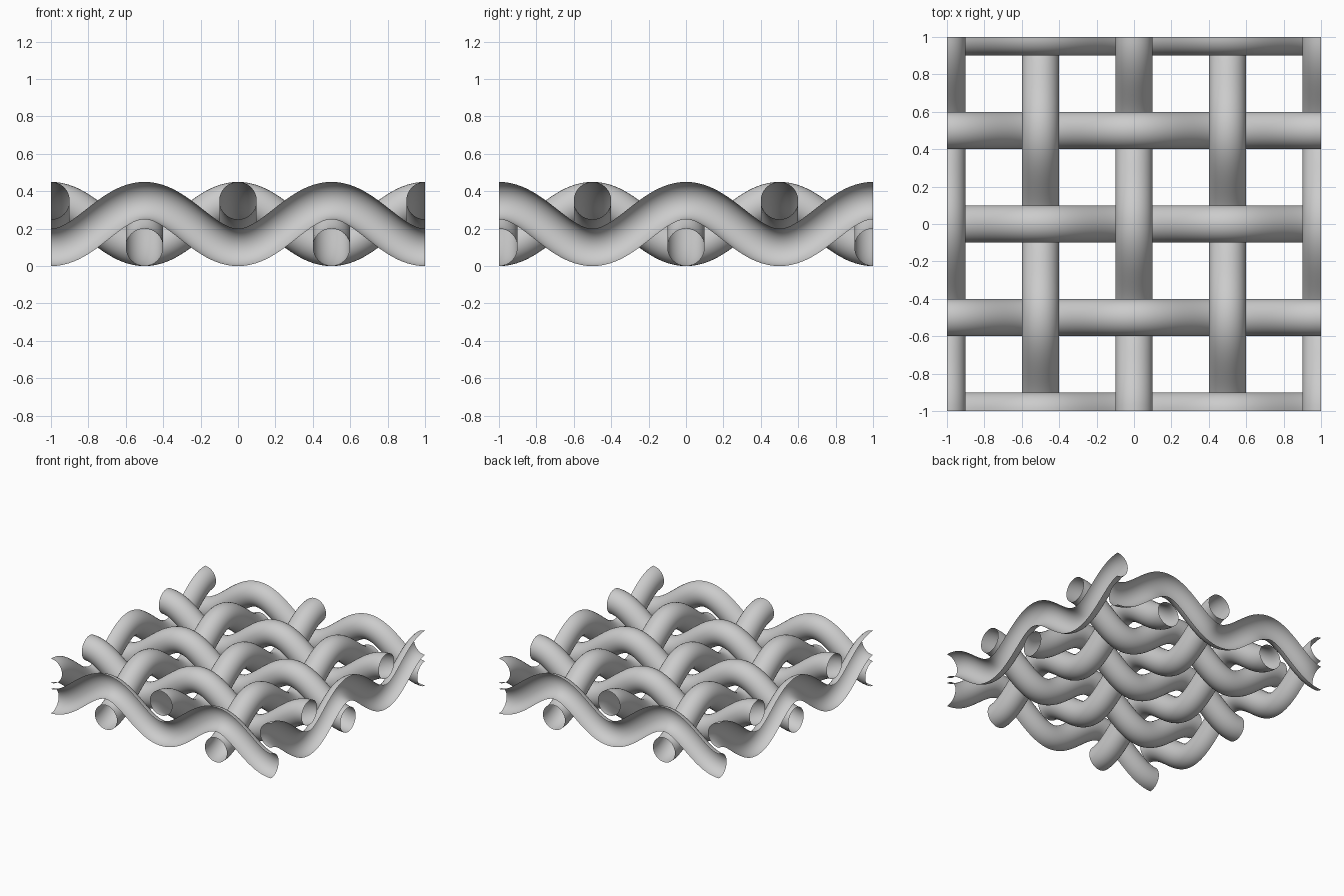
import bpy, bmesh
from math import pi, sin, cos
from mathutils import Vector, Matrix

cube = bpy.data.objects.get("Cube")
if cube:
    bpy.data.objects.remove(cube, do_unlink=True)

RADIUS, AMPLITUDE, MID_Z = 0.1, 0.125, 0.225
STEPS, SIDES = 96, 32

grey = bpy.data.materials.new("wire_grey")
grey.use_nodes = True
colour = (0.6, 0.6, 0.6, 1)
grey.diffuse_color = colour
grey.node_tree.nodes["Principled BSDF"].inputs["Base Color"].default_value = colour


def wire(name, offset, phase, turn):
    """Open tube swept along a wave in x, then turned about z.
    Border wires keep only the half that lies inside the square."""
    border = abs(offset) == 1
    start = pi / 2 if offset == 1 else -pi / 2
    sweep = pi if border else 2 * pi
    count = SIDES // 2 + 1 if border else SIDES
    side = Vector((0, 1, 0))
    bm = bmesh.new()
    rings = []
    for i in range(STEPS + 1):
        x = -1 + 2 * i / STEPS
        centre = Vector((x, offset, MID_Z + phase * AMPLITUDE * cos(2 * pi * x)))
        slope = -phase * AMPLITUDE * 2 * pi * sin(2 * pi * x)
        normal = Vector((-slope, 0, 1)).normalized()
        ring = []
        for j in range(count):
            a = start + sweep * j / (SIDES // 2 if border else SIDES)
            ring.append(bm.verts.new(centre + RADIUS * (cos(a) * side + sin(a) * normal)))
        if not border:
            ring.append(ring[0])
        rings.append(ring)
    for r, s in zip(rings, rings[1:]):
        for j in range(len(r) - 1):
            bm.faces.new((r[j], r[j + 1], s[j + 1], s[j])).smooth = True
    bm.transform(Matrix.Rotation(turn, 4, "Z"))
    mesh = bpy.data.meshes.new(name)
    bm.to_mesh(mesh)
    bm.free()
    mesh.materials.append(grey)
    bpy.context.collection.objects.link(bpy.data.objects.new(name, mesh))


# Weave: neighbouring wires alternate, crossing wires run in opposite phase
for k in range(5):
    offset = -1 + k / 2
    phase = 1 if k % 2 else -1
    wire(f"cross_wire_{k + 1}", offset, phase, 0)
    wire(f"long_wire_{k + 1}", offset, -phase, pi / 2)
